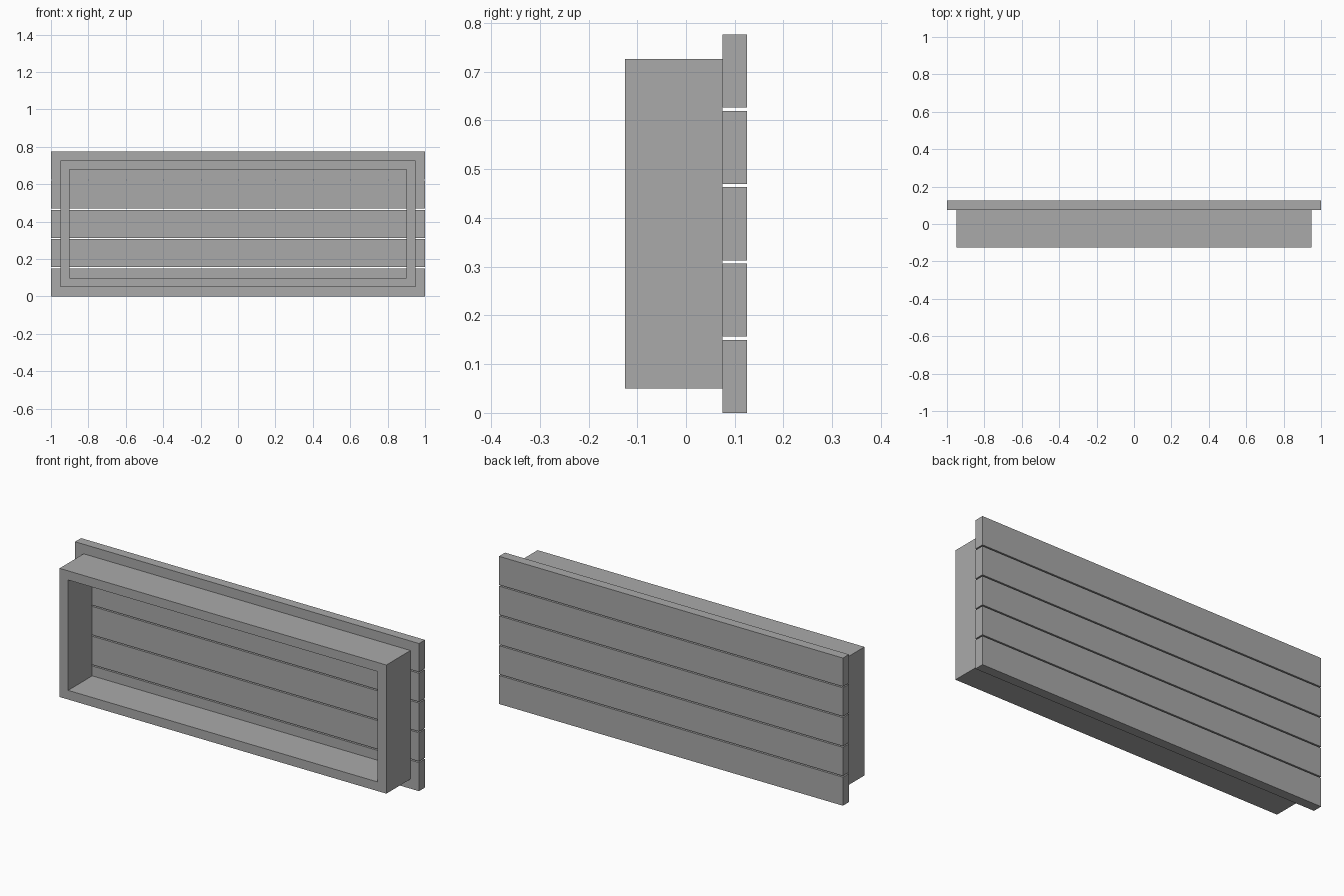
import bpy
import bmesh

cube = bpy.data.objects.get("Cube")
if cube:
    bpy.data.objects.remove(cube, do_unlink=True)

grey = bpy.data.materials.new("plain grey")
grey.use_nodes = True
colour = (0.4, 0.4, 0.4, 1)
grey.diffuse_color = colour
grey.node_tree.nodes["Principled BSDF"].inputs["Base Color"].default_value = colour


def finish(name, bm):
    bmesh.ops.recalc_face_normals(bm, faces=bm.faces)
    mesh = bpy.data.meshes.new(name)
    bm.to_mesh(mesh)
    bm.free()
    mesh.materials.append(grey)
    obj = bpy.data.objects.new(name, mesh)
    bpy.context.collection.objects.link(obj)
    return obj


def box(name, size, centre):
    bm = bmesh.new()
    bmesh.ops.create_cube(bm, size=1)
    bmesh.ops.scale(bm, vec=size, verts=bm.verts)
    bmesh.ops.translate(bm, vec=centre, verts=bm.verts)
    return finish(name, bm)


def ring(name, outer, inner, y_front, y_back, z_mid):
    """Rectangular frame, open through the middle; outer/inner are half sizes."""
    bm = bmesh.new()
    corners = ((-1, -1), (1, -1), (1, 1), (-1, 1))
    loops = [[bm.verts.new((sx * hx, y, z_mid + sz * hz)) for sx, sz in corners]
             for (hx, hz), y in ((outer, y_front), (outer, y_back),
                                 (inner, y_back), (inner, y_front))]
    for a, b in zip(loops, loops[1:] + loops[:1]):
        for i in range(4):
            j = (i + 1) % 4
            bm.faces.new((a[i], a[j], b[j], b[i]))
    return finish(name, bm)


# Back wall of five horizontal planks with narrow gaps
plank_height, gap, count = 0.15, 0.0065, 5
total = count * plank_height + (count - 1) * gap
for n in range(count):
    z = plank_height / 2 + n * (plank_height + gap)
    box(f"plank_{n + 1}", (2, 0.05, plank_height), (0, 0.1, z))

# Deep open frame fixed to the front of the planks
ring("frame", (0.95, 0.338), (0.9, 0.29), -0.125, 0.075, total / 2)
